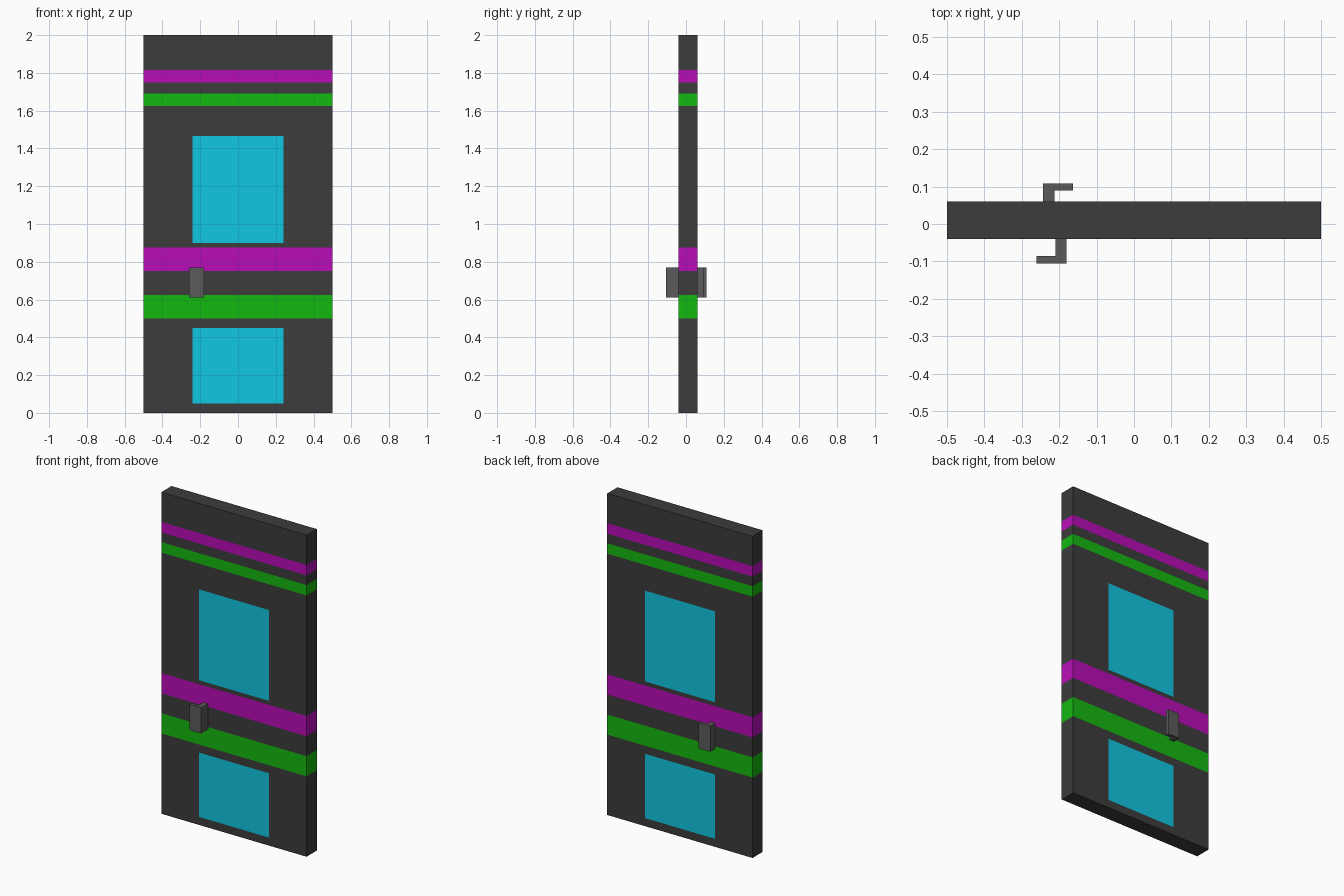
import bpy, bmesh
from mathutils import Vector

if "Cube" in bpy.data.objects:
    bpy.data.objects.remove(bpy.data.objects["Cube"])


def material(name, rgb):
    m = bpy.data.materials.new(name)
    m.diffuse_color = (*rgb, 1)
    m.use_nodes = True
    m.node_tree.nodes["Principled BSDF"].inputs["Base Color"].default_value = m.diffuse_color
    return m


DARK = material("dark_grey", (0.045, 0.045, 0.045))
MAGENTA = material("magenta", (0.48, 0.004, 0.48))
GREEN = material("green", (0.007, 0.48, 0.005))
CYAN = material("cyan", (0.005, 0.57, 0.75))
METAL = material("handle_grey", (0.105, 0.105, 0.105))


def finish(bm, name, mats):
    bmesh.ops.recalc_face_normals(bm, faces=bm.faces)
    mesh = bpy.data.meshes.new(name)
    bm.to_mesh(mesh)
    bm.free()
    for m in mats:
        mesh.materials.append(m)
    obj = bpy.data.objects.new(name, mesh)
    bpy.context.collection.objects.link(obj)
    return obj


# Door slab: one box, sliced at every colour boundary
Y0, Y1 = -0.04, 0.06
BANDS = [(0.50, 0.625, 2), (0.75, 0.875, 1), (1.625, 1.69, 2), (1.75, 1.815, 1)]
PANES = [(0.05, 0.45), (0.90, 1.465)]
PANE_X = 0.24

bm = bmesh.new()
bmesh.ops.create_cube(bm, size=1)
for v in bm.verts:
    v.co = Vector((v.co.x, v.co.y * (Y1 - Y0) + (Y0 + Y1) / 2, (v.co.z + 0.5) * 2))


def cut(co, normal):
    geom = bm.verts[:] + bm.edges[:] + bm.faces[:]
    bmesh.ops.bisect_plane(bm, geom=geom, plane_co=co, plane_no=normal)


for z in [h for b in BANDS for h in b[:2]] + [h for p in PANES for h in p]:
    cut((0, 0, z), (0, 0, 1))
for x in (-PANE_X, PANE_X):
    cut((x, 0, 0), (1, 0, 0))

# Bands wrap all around; panes sit on the front and back only
bm.normal_update()
for f in bm.faces:
    c = f.calc_center_median()
    if abs(f.normal.z) > 0.5:
        continue
    for lo, hi, index in BANDS:
        if lo < c.z < hi:
            f.material_index = index
    if abs(f.normal.y) > 0.5 and abs(c.x) < PANE_X:
        if any(lo < c.z < hi for lo, hi in PANES):
            f.material_index = 3
finish(bm, "door", [DARK, MAGENTA, GREEN, CYAN])


# Handles: L-shaped profile extruded upwards
def handle(name, profile, z0=0.61, z1=0.77):
    bm = bmesh.new()
    face = bm.faces.new([bm.verts.new((x, y, z0)) for x, y in profile])
    top = bmesh.ops.extrude_face_region(bm, geom=[face])["geom"]
    verts = [g for g in top if isinstance(g, bmesh.types.BMVert)]
    bmesh.ops.translate(bm, verts=verts, vec=(0, 0, z1 - z0))
    # keep the underside closed
    if not any(all(abs(v.co.z - z0) < 1e-5 for v in f.verts) for f in bm.faces):
        bmesh.ops.holes_fill(bm, edges=bm.edges[:])
    finish(bm, name, [METAL])


handle("front_handle", [(-0.18, -0.04), (-0.21, -0.04), (-0.21, -0.086),
                        (-0.26, -0.086), (-0.26, -0.105), (-0.18, -0.105)])
handle("back_handle", [(-0.243, 0.06), (-0.213, 0.06), (-0.213, 0.089),
                       (-0.163, 0.089), (-0.163, 0.108), (-0.243, 0.108)])
